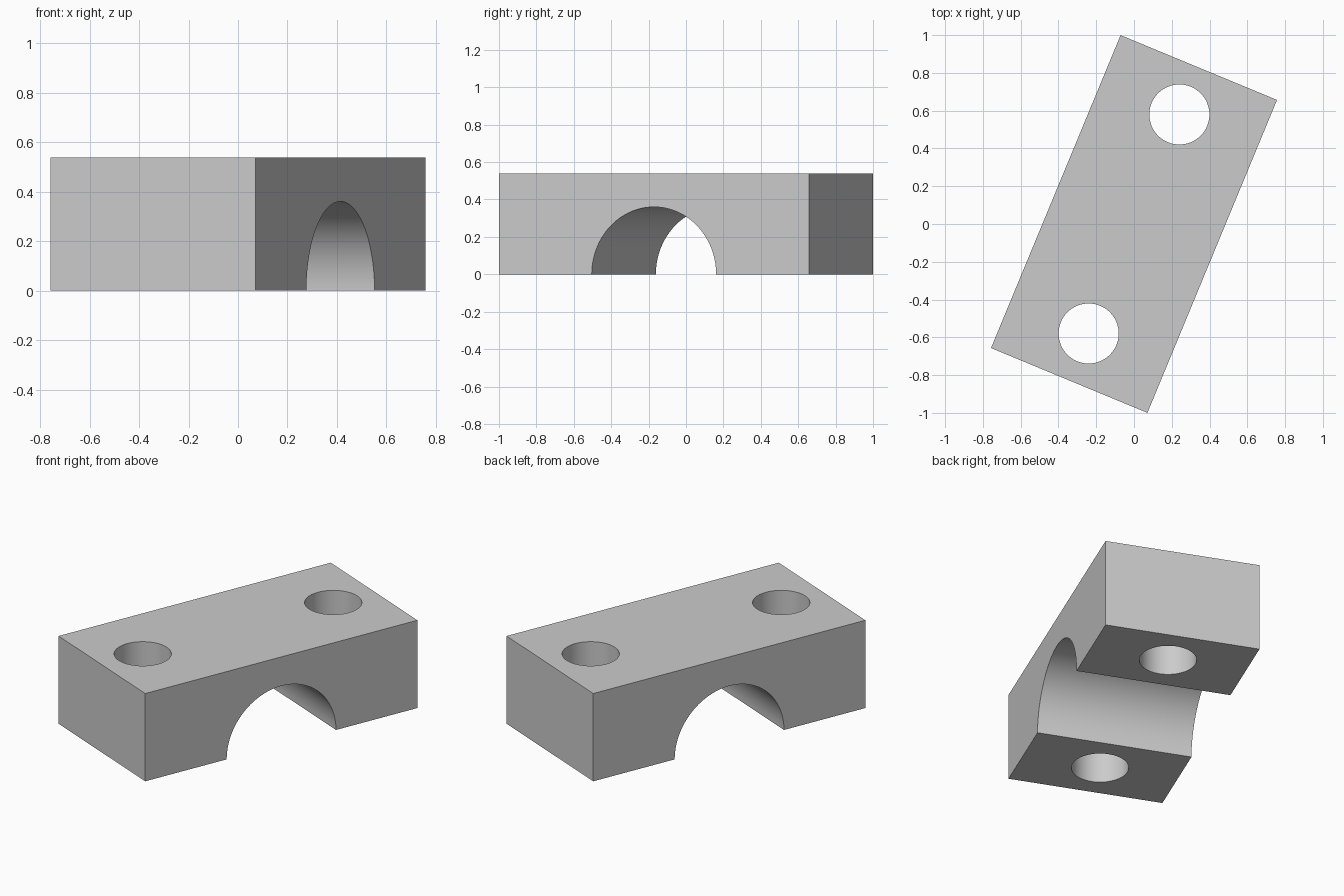
import bpy, bmesh
from math import sin, cos, pi, radians
from mathutils import Matrix

LENGTH, WIDTH, HEIGHT = 1.793, 0.8965, 0.538
ARCH_RADIUS = 0.36
HOLE_RADIUS, HOLE_OFFSET = 0.159, 0.6275
TURN = Matrix.Rotation(radians(-22.5), 4, 'Z')

default = bpy.data.objects.get("Cube")
if default:
    bpy.data.objects.remove(default, do_unlink=True)

# Single grey material
grey = bpy.data.materials.new("light grey")
grey.use_nodes = True
grey.diffuse_color = (0.6, 0.6, 0.6, 1)
grey.node_tree.nodes["Principled BSDF"].inputs["Base Color"].default_value = grey.diffuse_color


def add_object(name, bm):
    bmesh.ops.recalc_face_normals(bm, faces=bm.faces)
    bm.transform(TURN)
    mesh = bpy.data.meshes.new(name)
    bm.to_mesh(mesh)
    bm.free()
    mesh.materials.append(grey)
    obj = bpy.data.objects.new(name, mesh)
    bpy.context.collection.objects.link(obj)
    return obj


# Clamp block: side profile with a half-round saddle, extruded across its width
half = LENGTH / 2
steps = 64
profile = [(half, 0), (half, HEIGHT), (-half, HEIGHT), (-half, 0)]
profile += [(-ARCH_RADIUS * cos(pi * i / steps), ARCH_RADIUS * sin(pi * i / steps))
            for i in range(steps + 1)]
bm = bmesh.new()
face = bm.faces.new([bm.verts.new((-WIDTH / 2, y, z)) for y, z in profile])
side = bmesh.ops.extrude_face_region(bm, geom=[face])
bmesh.ops.translate(bm, vec=(WIDTH, 0, 0),
                    verts=[v for v in side["geom"] if isinstance(v, bmesh.types.BMVert)])
block = add_object("clamp_block", bm)

# Bolt holes: one cutter holding both cylinders
bm = bmesh.new()
for sign in (-1, 1):
    bmesh.ops.create_cone(bm, cap_ends=True, segments=64, radius1=HOLE_RADIUS,
                          radius2=HOLE_RADIUS, depth=HEIGHT * 2,
                          matrix=Matrix.Translation((0, sign * HOLE_OFFSET, HEIGHT / 2)))
cutter = add_object("bolt_hole_cutter", bm)
cutter.hide_render = True

cut = block.modifiers.new("bolt holes", 'BOOLEAN')
cut.operation = 'DIFFERENCE'
cut.solver = 'EXACT'
cut.object = cutter

bpy.ops.object.select_all(action='DESELECT')
block.select_set(True)
bpy.context.view_layer.objects.active = block
bpy.ops.object.modifier_apply(modifier=cut.name)
bpy.data.objects.remove(cutter, do_unlink=True)

# Smooth curved walls, keep the edges crisp
bpy.ops.object.shade_smooth_by_angle(angle=radians(30))
